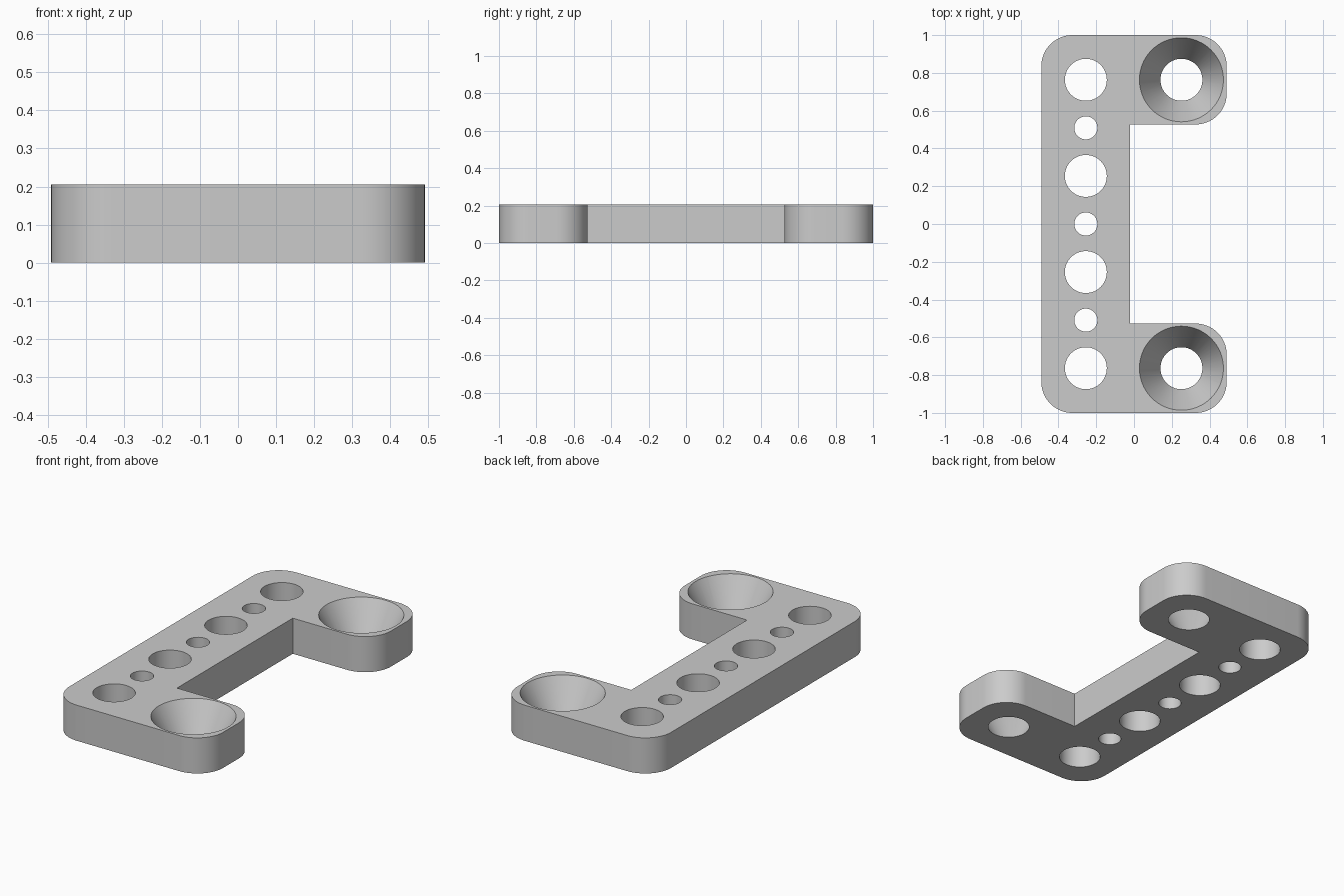
import bpy
import bmesh
from math import radians
from mathutils import Matrix

HEIGHT = 0.205
HALF_X, HALF_Y = 0.491, 1.0
SPINE_X, ARM_Y = -0.02, 0.527
CORNER_RADIUS = 0.165
BOLT_X, PITCH = 0.253, 0.2545
BOLT_R, PIN_R, SINK_R = 0.111, 0.061, 0.2225

cube = bpy.data.objects.get("Cube")
if cube:
    bpy.data.objects.remove(cube, do_unlink=True)

grey = bpy.data.materials.new("plain grey")
grey.use_nodes = True
colour = (0.6, 0.6, 0.6, 1)
grey.diffuse_color = colour
grey.node_tree.nodes["Principled BSDF"].inputs["Base Color"].default_value = colour


def make_object(name, bm):
    bmesh.ops.recalc_face_normals(bm, faces=bm.faces)
    mesh = bpy.data.meshes.new(name)
    bm.to_mesh(mesh)
    bm.free()
    mesh.materials.append(grey)
    obj = bpy.data.objects.new(name, mesh)
    bpy.context.collection.objects.link(obj)
    return obj


# Bracket plate: extruded C profile with rounded outer corners
bm = bmesh.new()
half = [(-HALF_X, HALF_Y), (HALF_X, HALF_Y), (HALF_X, ARM_Y), (SPINE_X, ARM_Y)]
outline = half + [(x, -y) for x, y in reversed(half)]
base = bm.faces.new([bm.verts.new((x, y, 0)) for x, y in outline])
top = bmesh.ops.extrude_face_region(bm, geom=[base])["geom"]
bmesh.ops.translate(bm, vec=(0, 0, HEIGHT),
                    verts=[v for v in top if isinstance(v, bmesh.types.BMVert)])
rounded = [e for e in bm.edges
           if abs(e.verts[0].co.z - e.verts[1].co.z) > HEIGHT / 2
           and abs(e.verts[0].co.x - SPINE_X) > 0.1]
bmesh.ops.bevel(bm, geom=rounded, offset=CORNER_RADIUS, offset_type='OFFSET',
                segments=16, profile=0.5, affect='EDGES')
plate = make_object("bracket_plate", bm)

# Hole cutters: alternating bolt and pin holes, plus tapered screw seats
bm = bmesh.new()


def add_cutter(x, y, bottom, top):
    # the taper runs on past both faces of the plate
    over = 0.02
    slope = (top - bottom) / HEIGHT
    bmesh.ops.create_cone(bm, cap_ends=True, segments=64,
                          radius1=bottom - slope * over,
                          radius2=top + slope * over,
                          depth=HEIGHT + 2 * over,
                          matrix=Matrix.Translation((x, y, HEIGHT / 2)))


for i in range(-3, 4):
    r = BOLT_R if i % 2 else PIN_R
    add_cutter(-BOLT_X - 0.002, i * PITCH, r, r)
for side in (-1, 1):
    add_cutter(BOLT_X - 0.002, side * 3 * PITCH, BOLT_R, SINK_R)
cutter = make_object("hole_cutters", bm)
cutter.hide_render = True

# Cut the holes and drop the cutters
bpy.ops.object.select_all(action='DESELECT')
bpy.context.view_layer.objects.active = plate
plate.select_set(True)
cut = plate.modifiers.new("holes", 'BOOLEAN')
cut.operation = 'DIFFERENCE'
cut.solver = 'EXACT'
cut.object = cutter
bpy.ops.object.modifier_apply(modifier=cut.name)
bpy.data.objects.remove(cutter, do_unlink=True)

bpy.ops.object.shade_smooth_by_angle(angle=radians(30))
